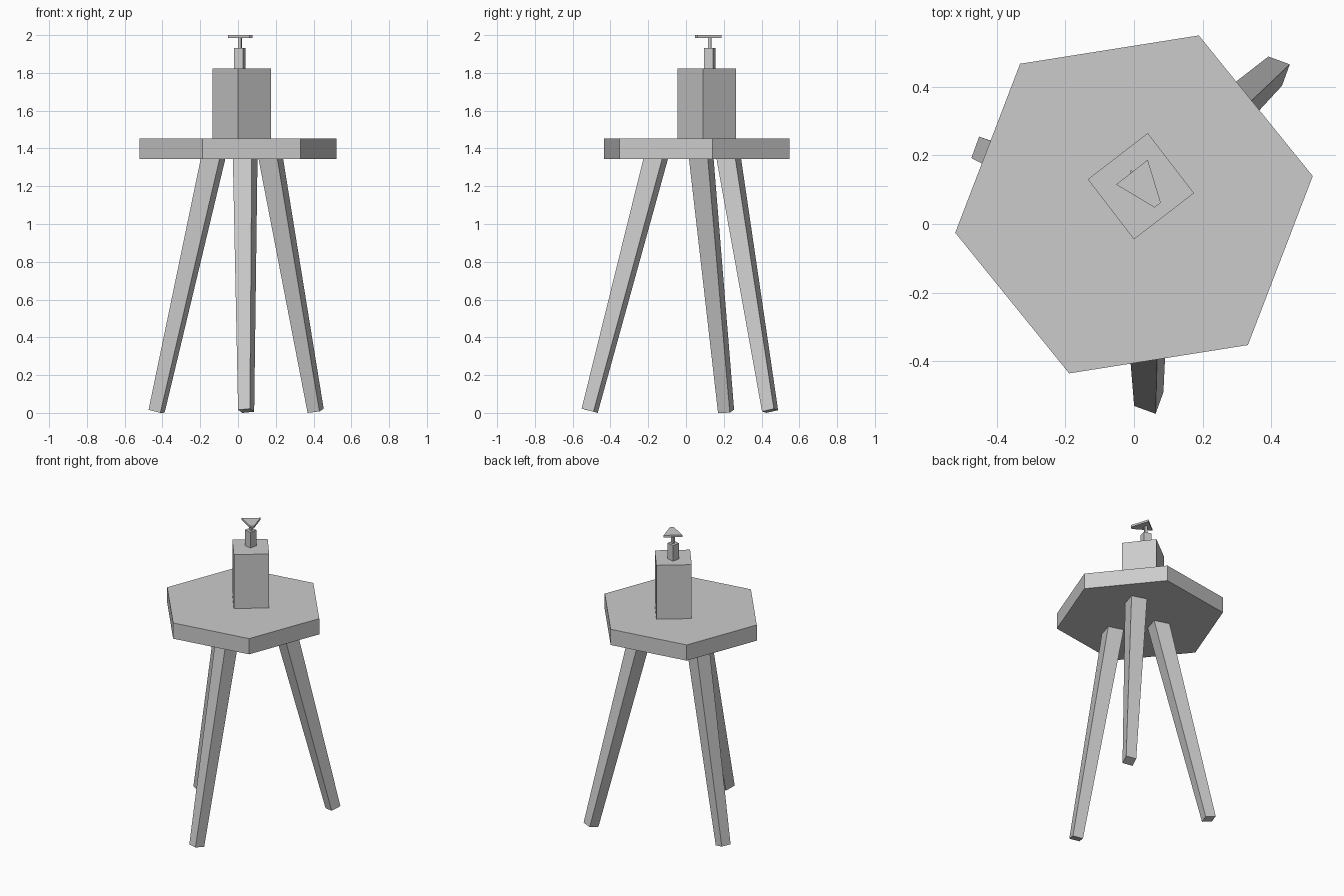
import bpy
import bmesh
from math import cos, sin, radians, pi
from mathutils import Vector

old = bpy.data.objects.get("Cube")
if old:
    bpy.data.objects.remove(old, do_unlink=True)

GREY = (0.6, 0.6, 0.6, 1.0)
mat = bpy.data.materials.new("plain grey")
mat.use_nodes = True
mat.diffuse_color = GREY
mat.node_tree.nodes["Principled BSDF"].inputs["Base Color"].default_value = GREY


def ring(center, radius, sides, angle):
    """Corners of a regular polygon, counter-clockwise, as (x, y)."""
    a = radians(angle)
    return [(center[0] + radius * cos(a + 2 * pi * i / sides),
             center[1] + radius * sin(a + 2 * pi * i / sides)) for i in range(sides)]


def loft(name, low, high):
    """Closed solid between two matching loops of 3D points."""
    bm = bmesh.new()
    a = [bm.verts.new(p) for p in low]
    b = [bm.verts.new(p) for p in high]
    bm.faces.new(a[::-1])
    bm.faces.new(b)
    n = len(a)
    for i in range(n):
        j = (i + 1) % n
        bm.faces.new((a[i], a[j], b[j], b[i]))
    bmesh.ops.recalc_face_normals(bm, faces=bm.faces)
    mesh = bpy.data.meshes.new(name)
    bm.to_mesh(mesh)
    bm.free()
    mesh.materials.append(mat)
    obj = bpy.data.objects.new(name, mesh)
    bpy.context.collection.objects.link(obj)
    return obj


def prism(name, outline, z0, z1):
    return loft(name, [(x, y, z0) for x, y in outline], [(x, y, z1) for x, y in outline])


def leg(name, foot, top):
    """Tapered square leg, its foot cut square to the slanting axis."""
    foot, top = Vector(foot), Vector(top)
    slope = (foot - top) / 1.345
    low = []
    for x, y in ring(foot, 0.047, 4, 25):
        low.append((x, y, (Vector((x, y)) - foot).dot(slope)))
    drop = min(p[2] for p in low)
    low = [(x, y, z - drop) for x, y, z in low]
    high = [(x, y, 1.355) for x, y in ring(top, 0.074, 4, 28)]
    loft(name, low, high)


# Hexagonal seat
prism("seat", ring((0, 0.057), 0.527, 6, 9), 1.345, 1.453)

# Three splayed legs
leg("front_leg", (0.043, -0.51), (0.038, -0.158))
leg("right_leg", (-0.431, 0.212), (-0.13, 0.08))
leg("left_leg", (0.411, 0.445), (0.172, 0.225))

# Block, post and stem stacked on the seat
prism("block", ring((0.02, 0.11), 0.156, 4, -7.4), 1.453, 1.824)
prism("post", ring((0.009, 0.125), 0.036, 4, 31), 1.824, 1.932)
prism("stem", ring((0.011, 0.126), 0.012, 4, 31), 1.932, 1.988)

# Thin tapered plate on top
prism("top_plate", [(0.04, 0.187), (-0.052, 0.115), (0.06, 0.048), (0.078, 0.062)], 1.986, 2.0)
